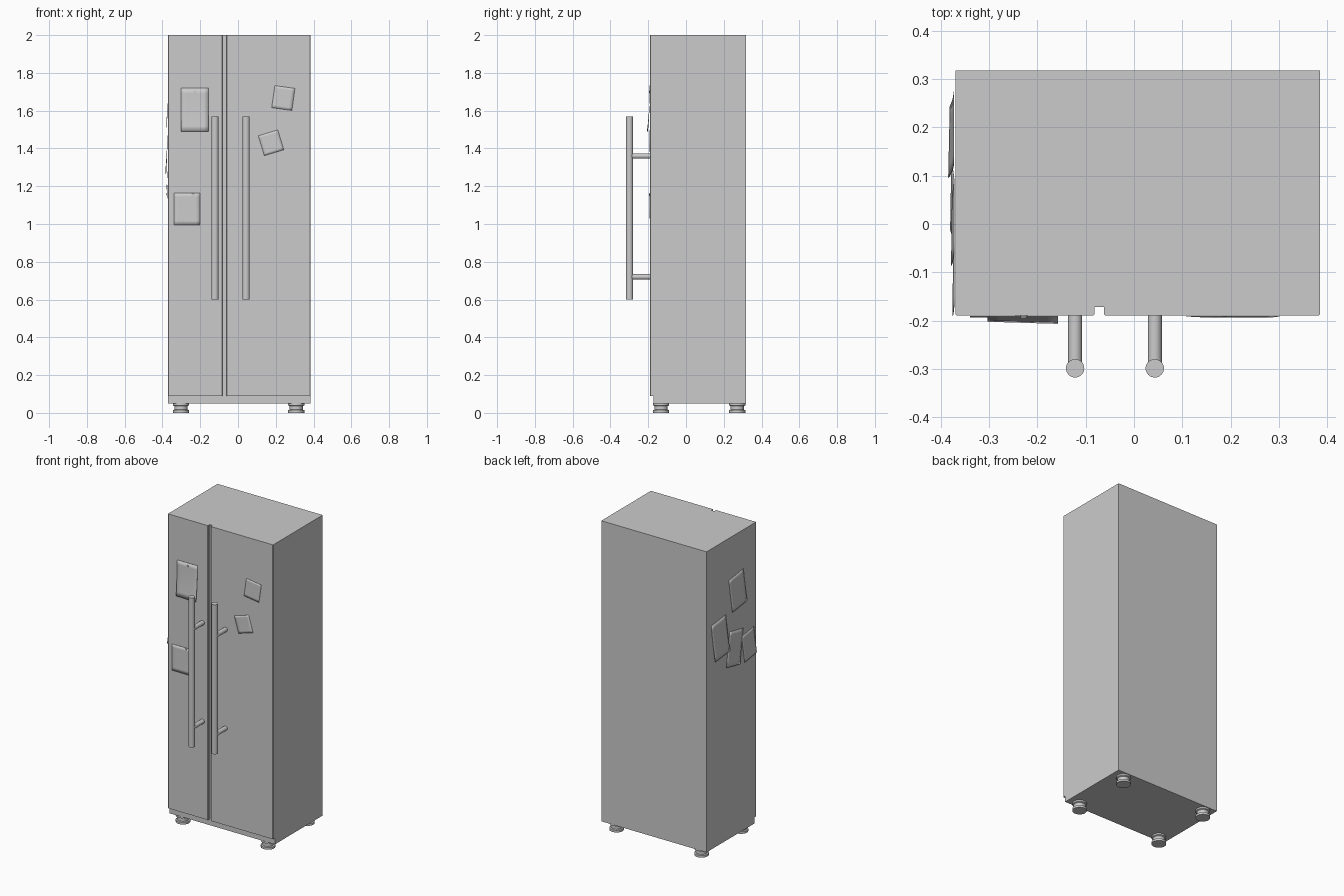
import bpy, bmesh, math
from mathutils import Matrix, Vector

if "Cube" in bpy.data.objects:
    bpy.data.objects.remove(bpy.data.objects["Cube"])

FRONT, LEFT = -0.19, -0.37
RIGHT, BACK = 0.385, 0.318


def finish(name, bm, recalc=True):
    if recalc:
        bmesh.ops.recalc_face_normals(bm, faces=bm.faces)
    mesh = bpy.data.meshes.new(name)
    bm.to_mesh(mesh)
    bm.free()
    ob = bpy.data.objects.new(name, mesh)
    bpy.context.collection.objects.link(ob)
    return ob


def smooth(ob):
    bpy.ops.object.select_all(action='DESELECT')
    bpy.context.view_layer.objects.active = ob
    ob.select_set(True)
    bpy.ops.object.shade_smooth_by_angle(angle=math.radians(35))


def extrude_plan(name, plan, z0, z1):
    bm = bmesh.new()
    face = bm.faces.new([bm.verts.new((x, y, z0)) for x, y in plan])
    ext = bmesh.ops.extrude_face_region(bm, geom=[face])['geom']
    verts = [v for v in ext if isinstance(v, bmesh.types.BMVert)]
    bmesh.ops.translate(bm, vec=(0, 0, z1 - z0), verts=verts)
    return finish(name, bm)


def rod(name, start, end, radius, sides=32):
    a, b = Vector(start), Vector(end)
    axis = b - a
    bm = bmesh.new()
    mat = Matrix.Translation((a + b) / 2) @ axis.to_track_quat('Z', 'Y').to_matrix().to_4x4()
    bmesh.ops.create_cone(bm, cap_ends=True, segments=sides, radius1=radius,
                          radius2=radius, depth=axis.length, matrix=mat)
    ob = finish(name, bm)
    smooth(ob)
    return ob


def lathe(name, profile, x, y, sides=32):
    bm = bmesh.new()
    rings = [[bm.verts.new((x + r * math.cos(2 * math.pi * i / sides),
                            y + r * math.sin(2 * math.pi * i / sides), z))
              for i in range(sides)] for r, z in profile]
    for lo, hi in zip(rings, rings[1:]):
        for i in range(sides):
            j = (i + 1) % sides
            bm.faces.new((lo[i], lo[j], hi[j], hi[i]))
    bm.faces.new(rings[0])
    bm.faces.new(rings[-1])
    ob = finish(name, bm)
    smooth(ob)


def paper(name, side, u, v, w, h, tilt, base, curl):
    """Thin sheet on the front or left wall; the bottom edge curls outward."""
    bm = bmesh.new()
    bmesh.ops.create_grid(bm, x_segments=6, y_segments=8, size=0.5)
    for vert in bm.verts:
        a, b = vert.co.x, vert.co.y
        lift = base + curl * (0.5 - b) ** 2 * (0.85 + 0.3 * a)
        vert.co = (a * w, -lift, b * h)
    bmesh.ops.rotate(bm, verts=bm.verts, matrix=Matrix.Rotation(math.radians(-tilt), 3, 'Y'))
    bmesh.ops.translate(bm, verts=bm.verts, vec=(u, 0, v))
    if side == 'front':
        bmesh.ops.translate(bm, verts=bm.verts, vec=(0, FRONT, 0))
    else:
        bmesh.ops.rotate(bm, verts=bm.verts, matrix=Matrix.Rotation(-math.pi / 2, 3, 'Z'))
        bmesh.ops.translate(bm, verts=bm.verts, vec=(LEFT, 0, 0))
    ob = finish(name, bm, recalc=False)
    mod = ob.modifiers.new('thickness', 'SOLIDIFY')
    mod.thickness = 0.001
    smooth(ob)


# Cabinet with set-back plinth
SEAM = -0.172
extrude_plan('cabinet', [(LEFT, SEAM), (RIGHT, SEAM), (RIGHT, BACK), (LEFT, BACK)], 0.05, 2.0)

# Two full-height doors with softened front corners
for name, x0, x1 in (('left_door', LEFT, -0.082), ('right_door', -0.062, RIGHT)):
    c = 0.003
    extrude_plan(name, [(x0, SEAM), (x0, FRONT + c), (x0 + c, FRONT), (x1 - c, FRONT),
                        (x1, FRONT + c), (x1, SEAM)], 0.09, 2.0)

# Bar handles on two stand-offs each
for name, x in (('left', -0.122), ('right', 0.043)):
    rod(name + '_handle_bar', (x, -0.299, 0.60), (x, -0.299, 1.57), 0.019)
    for label, z in (('lower', 0.72), ('upper', 1.36)):
        rod(f'{name}_handle_{label}_standoff', (x, -0.299, z), (x, -0.185, z), 0.0145)

# Four levelling feet
foot = [(0.043, 0.0), (0.043, 0.014), (0.035, 0.017), (0.035, 0.036), (0.043, 0.04), (0.043, 0.052)]
for row, y in (('front', -0.132), ('back', 0.271)):
    for label, x in (('left', -0.302), ('right', 0.308)):
        lathe(f'{row}_{label}_foot', foot, x, y)

# Papers on the doors
paper('curled_sheet', 'front', -0.23, 1.605, 0.146, 0.23, 0, 0.002, 0.015)
paper('flat_sheet', 'front', -0.27, 1.08, 0.14, 0.17, 0, 0.002, 0.002)
paper('upper_note', 'front', 0.24, 1.667, 0.108, 0.118, -8, 0.002, 0.002)
paper('lower_note', 'front', 0.175, 1.43, 0.108, 0.11, 17, 0.002, 0.002)

# Papers on the left side
paper('side_sheet_top', 'left', -0.003, 1.63, 0.15, 0.22, 8, 0.003, 0.006)
paper('side_sheet_back', 'left', -0.185, 1.39, 0.15, 0.245, 7, 0.004, 0.011)
paper('side_sheet_low', 'left', -0.035, 1.27, 0.14, 0.22, -11, 0.003, 0.008)
paper('side_sheet_front', 'left', 0.115, 1.235, 0.125, 0.18, 9, 0.003, 0.003)

# Small pin magnets
for name, x, z in (('upper_magnet', -0.228, 1.70), ('lower_magnet', -0.238, 1.155)):
    rod(name, (x, FRONT + 0.002, z), (x, FRONT - 0.005, z), 0.007, 16)
